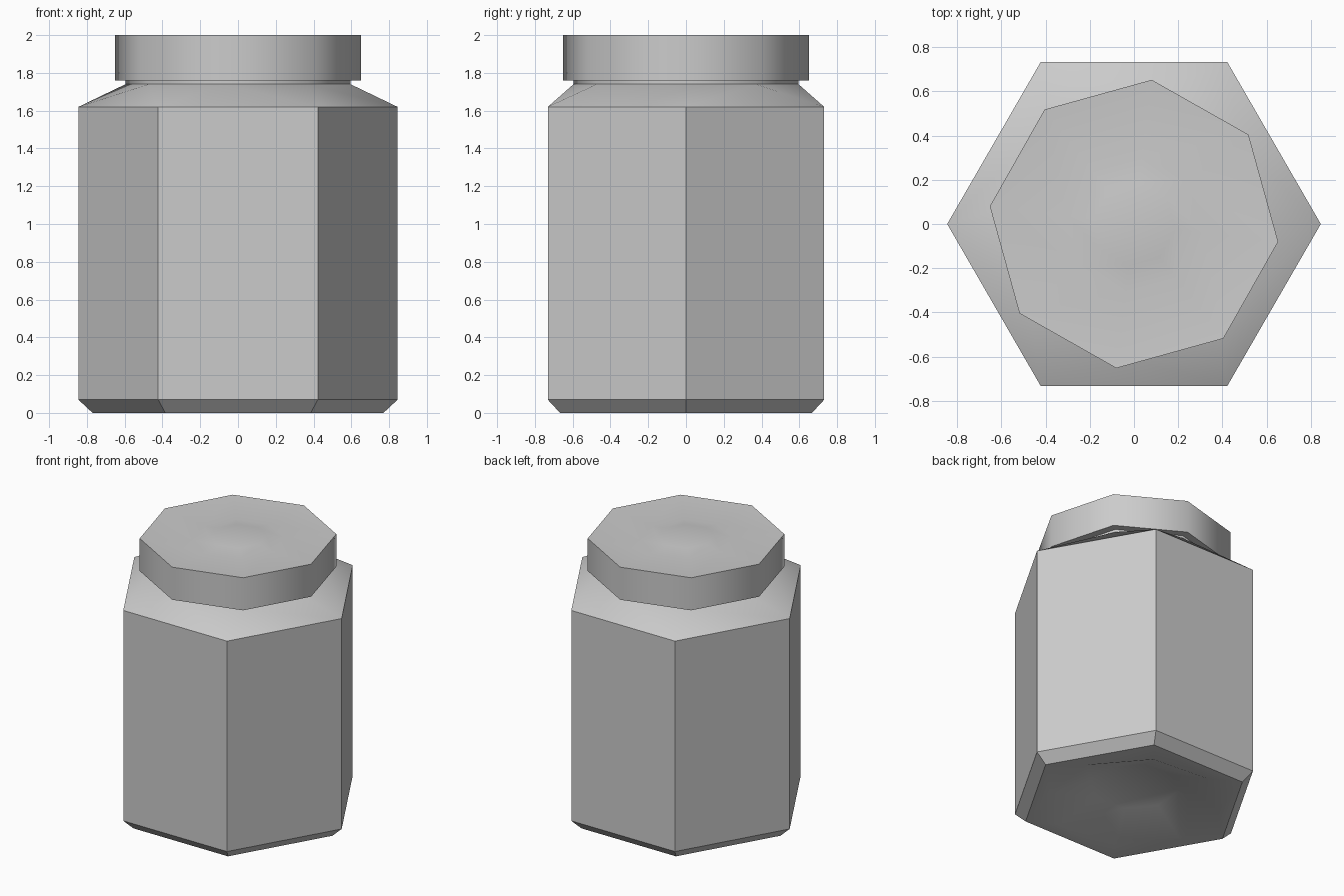
import bpy, bmesh
from math import cos, sin, radians, pi

if "Cube" in bpy.data.objects:
    bpy.data.objects.remove(bpy.data.objects["Cube"])


def ring(bm, n, r, z, turn=0.0):
    """Regular polygon of vertices, counter-clockwise from angle 'turn' (degrees)."""
    return [bm.verts.new((r * cos(radians(turn) + 2 * pi * i / n),
                          r * sin(radians(turn) + 2 * pi * i / n), z)) for i in range(n)]


def join(bm, a, b, turn_a=0.0, turn_b=0.0):
    """Skin two rings, also when their side counts differ."""
    na, nb = len(a), len(b)
    if na == nb:
        for i in range(na):
            j = (i + 1) % na
            bm.faces.new((a[i], a[j], b[j], b[i]))
        return
    i = j = 0
    while i < na or j < nb:
        mid_a = turn_a + 360 * (i + 0.5) / na
        mid_b = turn_b + 360 * (j + 0.5) / nb
        if j >= nb or (i < na and mid_a <= mid_b):
            bm.faces.new((a[i % na], a[(i + 1) % na], b[j % nb]))
            i += 1
        else:
            bm.faces.new((a[i % na], b[(j + 1) % nb], b[j % nb]))
            j += 1


def lathe(name, profile, smooth_angle):
    """Closed solid from (sides, radius, z, turn) rings."""
    bm = bmesh.new()
    rings = [ring(bm, *p) for p in profile]
    for k in range(len(rings) - 1):
        join(bm, rings[k], rings[k + 1], profile[k][3], profile[k + 1][3])
    bm.faces.new(rings[0])
    bm.faces.new(rings[-1])
    bmesh.ops.recalc_face_normals(bm, faces=bm.faces)
    mesh = bpy.data.meshes.new(name)
    bm.to_mesh(mesh)
    bm.free()
    obj = bpy.data.objects.new(name, mesh)
    bpy.context.collection.objects.link(obj)
    bpy.ops.object.select_all(action='DESELECT')
    obj.select_set(True)
    bpy.context.view_layer.objects.active = obj
    bpy.ops.object.shade_smooth_by_angle(angle=radians(smooth_angle))
    return obj


LID_TURN = -7
PUNT_TURN = 18

# Hexagonal jar: recessed base, chamfer, walls, shoulder up to the eight-sided neck
lathe("jar_body", [
    (8, 0.30, 0.12, PUNT_TURN),
    (8, 0.58, 0.0, PUNT_TURN),
    (6, 0.77, 0.0, 0),
    (6, 0.845, 0.07, 0),
    (6, 0.845, 1.62, 0),
    (8, 0.60, 1.74, LID_TURN),
], 40)

# Short neck under the lid
lathe("jar_neck", [
    (8, 0.60, 1.735, LID_TURN),
    (8, 0.60, 1.77, LID_TURN),
], 50)

# Eight-sided lid with a shallow raised button
lathe("lid", [
    (8, 0.657, 1.76, LID_TURN),
    (8, 0.657, 2.0, LID_TURN),
    (8, 0.31, 1.98, LID_TURN),
    (8, 0.19, 2.0, LID_TURN),
], 50)
